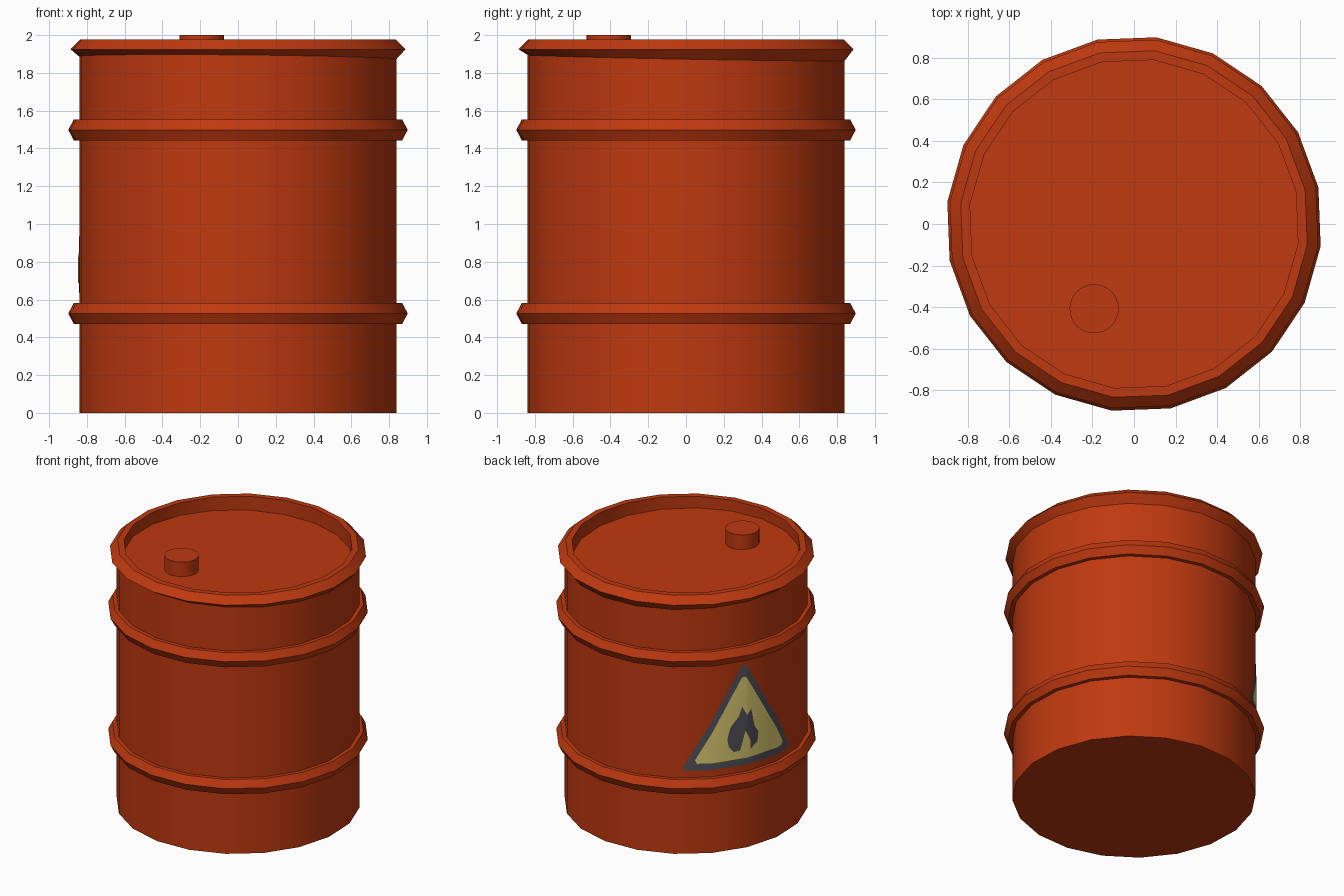
import bpy, bmesh, math
from mathutils import Vector

if "Cube" in bpy.data.objects:
    bpy.data.objects.remove(bpy.data.objects["Cube"])

N = 20                      # sides of the drum
OFF = math.radians(11.2)    # rotation of the first corner
STEP = 2 * math.pi / N
R = 0.846                   # drum radius


def material(name, rgb):
    m = bpy.data.materials.new(name)
    m.diffuse_color = (*rgb, 1)
    m.use_nodes = True
    m.node_tree.nodes["Principled BSDF"].inputs["Base Color"].default_value = m.diffuse_color
    return m


RED = material("rust red", (0.52, 0.041, 0.005))
YELLOW = material("warning yellow", (0.78, 0.65, 0.18))
DARK = material("charcoal", (0.09, 0.09, 0.11))


def finish(bm, name, mat, smooth=True):
    me = bpy.data.meshes.new(name)
    bm.to_mesh(me)
    bm.free()
    me.materials.append(mat)
    ob = bpy.data.objects.new(name, me)
    bpy.context.collection.objects.link(ob)
    if smooth:
        bpy.ops.object.select_all(action='DESELECT')
        ob.select_set(True)
        bpy.context.view_layer.objects.active = ob
        bpy.ops.object.shade_smooth_by_angle(angle=math.radians(25))
    return ob


def lathe(name, profile, closed=True, sides=N, off=OFF, centre=(0, 0), tilt=False):
    """Spin (radius, z) points; closed joins the profile ends, otherwise the ends are capped."""
    bm = bmesh.new()
    rings = []
    for r, z in profile:
        ring = []
        for i in range(sides):
            a = off + 2 * math.pi * i / sides
            x, y = centre[0] + r * math.cos(a), centre[1] + r * math.sin(a)
            dz = -0.009 * x - 0.018 * y if tilt and 1.87 < z < 1.9 else 0
            ring.append(bm.verts.new((x, y, z + dz)))
        rings.append(ring)
    pairs = list(zip(rings, rings[1:]))
    if closed:
        pairs.append((rings[-1], rings[0]))
    else:
        bm.faces.new(rings[0])
        bm.faces.new(rings[-1])
    for a, b in pairs:
        for i in range(sides):
            j = (i + 1) % sides
            bm.faces.new((a[i], a[j], b[j], b[i]))
    bmesh.ops.recalc_face_normals(bm, faces=bm.faces)
    return finish(bm, name, RED)


# Drum wall, base and the slightly tilted sunken lid
lathe("drum_body", [(R, 0), (R, 1.88)], closed=False, tilt=True)

# Top rim around the lid
lathe("top_rim", [(R, 1.88), (0.893, 1.925), (0.84, 1.977), (0.795, 1.977), (0.795, 1.88)], tilt=True)

# Two reinforcing hoops
for name, z in (("lower_hoop", 0.526), ("upper_hoop", 1.498)):
    lathe(name, [(0.83, z - 0.056), (0.875, z - 0.056), (0.905, z),
                 (0.875, z + 0.056), (0.83, z + 0.056)])

# Filler cap
lathe("filler_cap", [(0.118, 1.87), (0.118, 2.0)], closed=False, sides=32, off=0, centre=(-0.192, -0.408))


# Warning sign: flat outlines (arc length, z) cut at drum corners and wrapped onto the facets
SIGN = math.radians(153.4)


def plate(name, pts, mat, lift):
    bm = bmesh.new()
    bm.faces.new([bm.verts.new((u, 0, z)) for u, z in pts])
    bmesh.ops.triangulate(bm, faces=bm.faces[:])
    for k in range(N):
        u = (OFF + k * STEP - SIGN) * R
        if abs(u) < 0.5:
            bmesh.ops.bisect_plane(bm, geom=bm.verts[:] + bm.edges[:] + bm.faces[:],
                                   plane_co=(u, 0, 0), plane_no=(1, 0, 0), dist=1e-5)
    for v in bm.verts:
        a = SIGN + v.co.x / R
        local = (a - OFF) % STEP - STEP / 2
        r = (R + lift) * math.cos(STEP / 2) / math.cos(local)
        v.co = Vector((r * math.cos(a), r * math.sin(a), v.co.z))
    bm.normal_update()
    for f in bm.faces:
        c = f.calc_center_median()
        if f.normal.x * c.x + f.normal.y * c.y < 0:
            f.normal_flip()
    finish(bm, name, mat)


def triangle(half, low, high, cut):
    """Upright triangle with blunted corners."""
    c = [Vector((-half, low)), Vector((half, low)), Vector((0, high))]
    pts = []
    for i in range(3):
        for j in (i - 1, (i + 1) % 3):
            pts.append(c[i] + (c[j] - c[i]).normalized() * cut)
    return pts


plate("sign_border", triangle(0.455, 0.635, 1.425, 0.03), DARK, 0.003)
plate("sign_field", triangle(0.372, 0.688, 1.335, 0.03), YELLOW, 0.006)
plate("sign_flame", [(-0.079, 0.749), (-0.115, 0.795), (-0.127, 0.851), (-0.103, 0.94), (-0.04, 1.016),
                     (-0.016, 1.087), (0.02, 1.017), (0.056, 1.056), (0.063, 0.947), (0.119, 0.865),
                     (0.111, 0.79), (0.048, 0.75), (0.056, 0.803), (0.008, 0.898), (-0.03, 0.845),
                     (-0.04, 0.79), (-0.03, 0.753)][::-1], DARK, 0.009)
